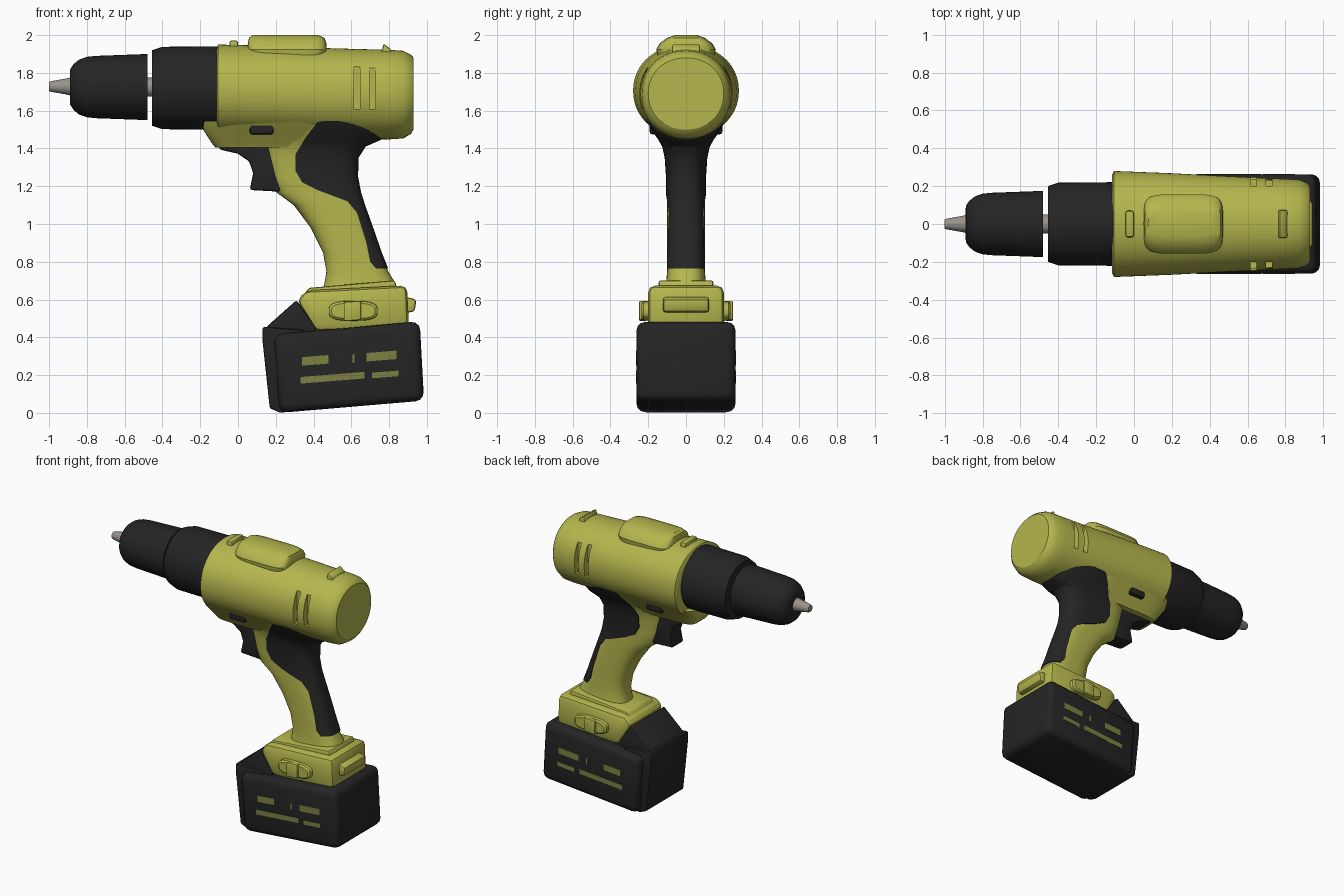
import bpy, bmesh
from math import cos, sin, pi, radians, copysign

if "Cube" in bpy.data.objects:
    bpy.data.objects.remove(bpy.data.objects["Cube"])


def material(name, color, rough=0.6):
    m = bpy.data.materials.new(name)
    m.use_nodes = True
    m.diffuse_color = (*color, 1)
    node = m.node_tree.nodes["Principled BSDF"]
    node.inputs["Base Color"].default_value = (*color, 1)
    node.inputs["Roughness"].default_value = rough
    return m


YELLOW = material("olive yellow plastic", (0.46, 0.47, 0.075))
BLACK = material("black rubber", (0.018, 0.018, 0.018))
METAL = material("grey metal", (0.32, 0.29, 0.26))
LABEL = material("dull olive label", (0.2, 0.22, 0.055))


def activate(ob):
    bpy.ops.object.select_all(action='DESELECT')
    ob.select_set(True)
    bpy.context.view_layer.objects.active = ob


def smooth(ob):
    activate(ob)
    bpy.ops.object.shade_smooth_by_angle(angle=radians(32))


def make(name, bm, mat):
    bmesh.ops.recalc_face_normals(bm, faces=bm.faces)
    mesh = bpy.data.meshes.new(name)
    bm.to_mesh(mesh)
    bm.free()
    mesh.materials.append(mat)
    ob = bpy.data.objects.new(name, mesh)
    bpy.context.collection.objects.link(ob)
    return ob


def loft(name, axis, sections, mat, power=2, grow=0, segs=48):
    """Skin rounded sections (position, centre a, centre b, radius a, radius b)."""
    bm = bmesh.new()
    rings = []
    for t, ca, cb, ra, rb in sections:
        ring = []
        for i in range(segs):
            c, s = cos(2 * pi * i / segs), sin(2 * pi * i / segs)
            a = ca + (ra + grow) * copysign(abs(c) ** (2 / power), c)
            b = cb + (rb + grow) * copysign(abs(s) ** (2 / power), s)
            ring.append(bm.verts.new({'x': (t, a, b), 'y': (a, t, b), 'z': (a, b, t)}[axis]))
        rings.append(ring)
    for lo, hi in zip(rings, rings[1:]):
        for i in range(segs):
            j = (i + 1) % segs
            bm.faces.new((lo[i], lo[j], hi[j], hi[i]))
    bm.faces.new(rings[0])
    bm.faces.new(rings[-1])
    ob = make(name, bm, mat)
    smooth(ob)
    return ob


def turned(name, height, profile, mat):
    return loft(name, 'x', [(x, 0, height, r, r) for x, r in profile], mat)


def prism(name, outline, half, mat, bevel=0, y=0, segs=2):
    """Side outline (x, z) extruded to both sides of y."""
    bm = bmesh.new()
    near, far = ([bm.verts.new((x, y + d, z)) for x, z in outline] for d in (-half, half))
    n = len(outline)
    for i in range(n):
        j = (i + 1) % n
        bm.faces.new((near[i], near[j], far[j], far[i]))
    bm.faces.new(near)
    bm.faces.new(far)
    ob = make(name, bm, mat)
    if bevel:
        activate(ob)
        mod = ob.modifiers.new("bevel", 'BEVEL')
        mod.width, mod.segments, mod.limit_method = bevel, segs, 'ANGLE'
        bpy.ops.object.modifier_apply(modifier=mod.name)
        smooth(ob)
    return ob


def box(x0, x1, z0, z1):
    return [(x0, z0), (x1, z0), (x1, z1), (x0, z1)]


def cut(ob, cutter, operation):
    cutter.hide_render = True
    activate(ob)
    mod = ob.modifiers.new("cut", 'BOOLEAN')
    mod.object, mod.operation, mod.solver = cutter, operation, 'EXACT'
    bpy.ops.object.modifier_apply(modifier=mod.name)
    bpy.data.objects.remove(cutter)
    smooth(ob)


# Motor housing with vent slots on both sides
housing = loft("motor_housing", 'x', [
    (-0.115, 0, 1.705, 0.26, 0.225), (-0.105, 0, 1.705, 0.28, 0.245),
    (0.2, 0, 1.70, 0.268, 0.243), (0.5, 0, 1.69, 0.252, 0.24),
    (0.8, 0, 1.685, 0.238, 0.237), (0.875, 0, 1.685, 0.234, 0.232),
    (0.915, 0, 1.687, 0.217, 0.21), (0.93, 0, 1.69, 0.2, 0.19)], YELLOW, 2.1, segs=64)
for x in (0.615, 0.697):
    for side in (-1, 1):
        cut(housing, prism("vent_cutter", box(x, x + 0.032, 1.61, 1.84), 0.06, YELLOW, y=side * 0.26), 'DIFFERENCE')

# Raised top plate and the two nubs on the housing
loft("top_plate", 'z', [(1.87, 0.26, 0, 0.195, 0.15), (1.925, 0.26, 0, 0.21, 0.157),
                        (1.955, 0.26, 0, 0.208, 0.14), (1.985, 0.258, 0, 0.2, 0.1),
                        (2.0, 0.25, 0, 0.175, 0.06)], YELLOW, 5)
prism("front_nub", box(-0.045, 0.0, 1.9, 1.972), 0.07, YELLOW, 0.012)
prism("rear_nub", [(0.755, 1.88), (0.81, 1.88), (0.81, 1.925), (0.77, 1.955)], 0.075, YELLOW, 0.01)

# Clutch collar, spindle, chuck and bit
turned("clutch_collar", 1.72, [(-0.455, 0.17), (-0.455, 0.2), (-0.4, 0.218), (-0.1, 0.221)], BLACK)
turned("spindle", 1.725, [(-0.5, 0.05), (-0.44, 0.05)], METAL)
turned("chuck", 1.725, [(-0.89, 0.07), (-0.888, 0.095), (-0.87, 0.122), (-0.84, 0.146),
                        (-0.8, 0.16), (-0.75, 0.165), (-0.48, 0.175)], BLACK)
turned("bit_tip", 1.728, [(-1.0, 0.024), (-0.99, 0.028), (-0.9, 0.044), (-0.88, 0.05)], METAL)

# Handle, flaring into the housing: height, front, back, half width
handle_rows = [(0.67, 0.455, 0.835, 0.108), (0.7, 0.46, 0.825, 0.104), (0.75, 0.468, 0.795, 0.1),
               (0.85, 0.45, 0.755, 0.1), (0.98, 0.385, 0.71, 0.1), (1.1, 0.295, 0.667, 0.1),
               (1.17, 0.2, 0.645, 0.1), (1.25, 0.17, 0.63, 0.1), (1.35, 0.15, 0.632, 0.107),
               (1.41, 0.14, 0.67, 0.12), (1.445, 0.13, 0.75, 0.14), (1.5, 0.12, 0.785, 0.178),
               (1.575, 0.12, 0.775, 0.215)]
sections = [(z, (a + b) / 2, 0, (b - a) / 2, w) for z, a, b, w in handle_rows]
loft("handle", 'z', sections, YELLOW, 2.8)

# Rubber grip wraps the back of the handle
grip = loft("rubber_grip", 'z', sections, BLACK, 2.8, grow=0.006)
cut(grip, prism("grip_cutter", [
    (0.44, 1.565), (0.9, 1.57), (0.9, 0.765), (0.73, 0.765), (0.7, 0.8), (0.68, 0.9),
    (0.63, 1.06), (0.58, 1.12), (0.42, 1.18), (0.34, 1.22), (0.305, 1.28),
    (0.305, 1.37), (0.36, 1.46)], 0.4, BLACK), 'INTERSECT')

# Nose under the collar, trigger and direction switch
loft("housing_nose", 'z', [(1.405, 0.16, 0, 0.28, 0.11), (1.43, 0.16, 0, 0.3, 0.125),
                           (1.5, 0.16, 0, 0.345, 0.18), (1.545, 0.16, 0, 0.345, 0.21)], YELLOW, 5)
prism("trigger", [(-0.1, 1.42), (-0.1, 1.395), (0.0, 1.372), (0.06, 1.33), (0.08, 1.27),
                  (0.062, 1.18), (0.24, 1.17), (0.25, 1.42)], 0.065, BLACK, 0.016)
prism("direction_switch", box(0.062, 0.188, 1.475, 1.53), 0.192, BLACK, 0.012)

# Foot with stepped collar, rear clip and side latches
prism("foot", [(0.31, 0.595), (0.36, 0.648), (0.895, 0.675), (0.905, 0.45), (0.41, 0.43)], 0.2, YELLOW, 0.035)
prism("foot_collar", [(0.35, 0.63), (0.375, 0.662), (0.83, 0.702), (0.845, 0.65)], 0.145, YELLOW, 0.012)
prism("rear_clip", [(0.88, 0.53), (0.935, 0.535), (0.945, 0.6), (0.88, 0.617)], 0.122, YELLOW, 0.015)
for side, word in ((-1, "right"), (1, "left")):
    loft(word + "_latch", 'y', [(side * 0.19, 0.61, 0.54, 0.13, 0.053),
                                (side * 0.225, 0.61, 0.54, 0.128, 0.051),
                                (side * 0.235, 0.61, 0.54, 0.115, 0.04)], YELLOW, 3)
    prism(word + "_latch_pad", [(0.56, 0.485), (0.65, 0.492), (0.65, 0.594), (0.56, 0.587)],
          0.02, YELLOW, 0.008, y=side * 0.228)

# Battery pack with its front panel and sloped shoulder
prism("battery_pack", [(0.22, 0.0), (0.985, 0.065), (0.962, 0.485), (0.19, 0.415)], 0.262, BLACK, 0.045, segs=3)
prism("battery_front", [(0.13, 0.455), (0.13, 0.38), (0.168, 0.025), (0.225, 0.0),
                        (0.35, 0.02), (0.35, 0.44)], 0.215, BLACK, 0.01)
prism("battery_shoulder", [(0.15, 0.455), (0.31, 0.597), (0.415, 0.45), (0.415, 0.38), (0.15, 0.38)],
      0.195, BLACK, 0.012)

# Plain label bars on both battery sides
for side in (-1, 1):
    for x0, x1, z0, h in ((0.34, 0.48, 0.25, 0.045), (0.605, 0.618, 0.265, 0.045), (0.68, 0.84, 0.272, 0.045),
                          (0.33, 0.67, 0.155, 0.035), (0.71, 0.85, 0.183, 0.03)):
        rise = 0.08 * (x1 - x0)
        prism("label_bar", [(x0, z0), (x1, z0 + rise), (x1, z0 + h + rise), (x0, z0 + h)],
              0.002, LABEL, y=side * 0.262)
